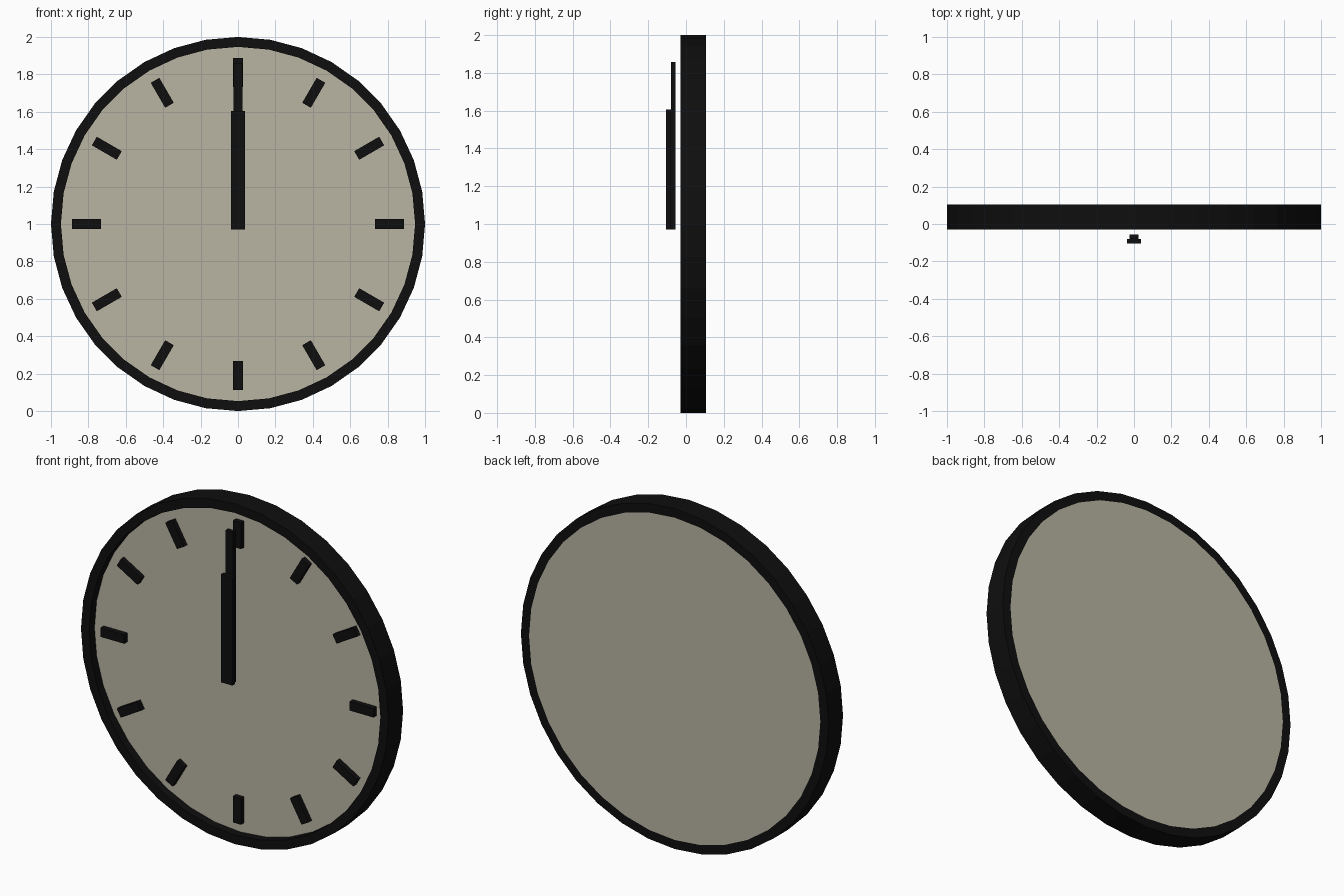
import bpy, bmesh, math
from mathutils import Matrix, Vector

if "Cube" in bpy.data.objects:
    bpy.data.objects.remove(bpy.data.objects["Cube"])

SIDES = 36
CENTRE = Vector((0, 0, 1))


def material(name, rgb):
    m = bpy.data.materials.new(name)
    m.diffuse_color = (*rgb, 1)
    m.use_nodes = True
    m.node_tree.nodes["Principled BSDF"].inputs["Base Color"].default_value = m.diffuse_color
    return m


black = material("black", (0.0045, 0.0045, 0.0045))
cream = material("warm grey", (0.48, 0.455, 0.36))


def finish(name, bm, mat):
    bmesh.ops.recalc_face_normals(bm, faces=bm.faces)
    me = bpy.data.meshes.new(name)
    bm.to_mesh(me)
    bm.free()
    me.materials.append(mat)
    ob = bpy.data.objects.new(name, me)
    bpy.context.collection.objects.link(ob)
    return ob


def loop(bm, r, y):
    return [bm.verts.new(CENTRE + Vector((r * math.sin(a), y, r * math.cos(a))))
            for a in (math.tau * i / SIDES for i in range(SIDES))]


def bridge(bm, a, b):
    for i in range(SIDES):
        j = (i + 1) % SIDES
        bm.faces.new((a[i], a[j], b[j], b[i]))


def bar(name, width, r0, r1, y0, y1, angle=0):
    """Box reaching from radius r0 to r1, turned clockwise about the dial centre."""
    bm = bmesh.new()
    bmesh.ops.create_cube(bm, size=1, matrix=(
        Matrix.Translation(CENTRE) @ Matrix.Rotation(angle, 4, 'Y')
        @ Matrix.Translation((0, (y0 + y1) / 2, (r0 + r1) / 2))
        @ Matrix.Diagonal((width, y1 - y0, r1 - r0, 1))))
    return finish(name, bm, black)


# Outer rim: square-section ring
bm = bmesh.new()
rings = [loop(bm, r, y) for r, y in
         ((1, -0.03), (1, 0.105), (0.947, 0.105), (0.947, -0.03))]
for k in range(4):
    bridge(bm, rings[k], rings[(k + 1) % 4])
finish("rim", bm, black)

# Dial: recessed at the front, flush at the back
bm = bmesh.new()
front, back = loop(bm, 0.947, 0.02), loop(bm, 0.947, 0.105)
bridge(bm, front, back)
bm.faces.new(front)
bm.faces.new(back)
finish("dial", bm, cream)

# Twelve hour markers
for h in range(12):
    bar(f"hour_marker_{h + 1}", 0.053, 0.733, 0.887, -0.01, 0.021, math.tau * (h + 1) / 12)

# Hands, both pointing to twelve
bar("minute_hand", 0.05, -0.03, 0.858, -0.08, -0.055)
bar("hour_hand", 0.074, -0.03, 0.605, -0.105, -0.08)
